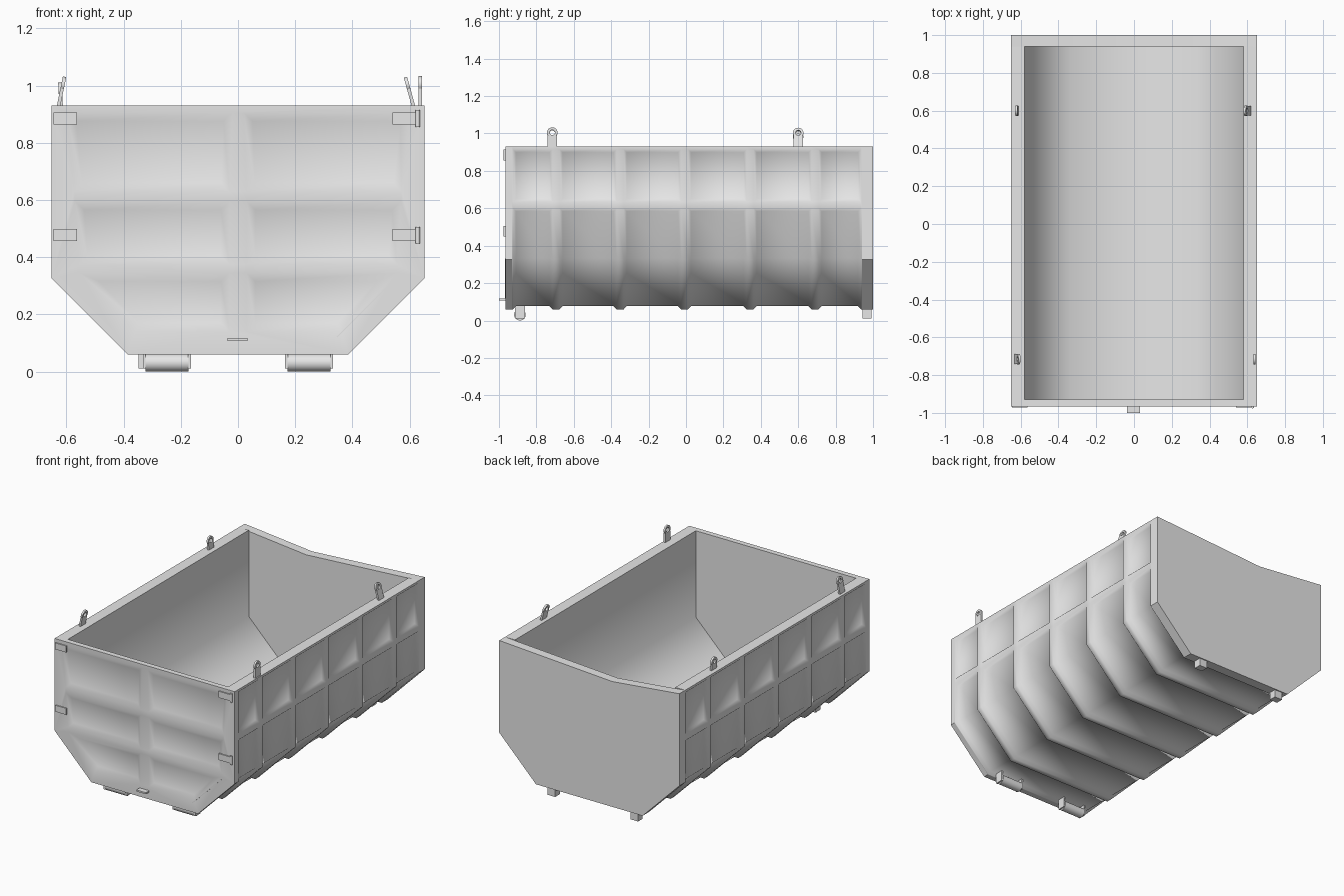
import bpy, bmesh
from math import pi, sin, cos, radians
from mathutils import Matrix, Vector

if "Cube" in bpy.data.objects:
    bpy.data.objects.remove(bpy.data.objects["Cube"])

GREY = (0.8, 0.8, 0.8, 1)
paint = bpy.data.materials.new("plain_grey")
paint.use_nodes = True
paint.diffuse_color = GREY
paint.node_tree.nodes["Principled BSDF"].inputs["Base Color"].default_value = GREY


def finish(name, bm, smooth=60):
    bmesh.ops.recalc_face_normals(bm, faces=bm.faces)
    mesh = bpy.data.meshes.new(name)
    bm.to_mesh(mesh)
    bm.free()
    mesh.materials.append(paint)
    ob = bpy.data.objects.new(name, mesh)
    bpy.context.scene.collection.objects.link(ob)
    bpy.ops.object.select_all(action='DESELECT')
    ob.select_set(True)
    bpy.context.view_layer.objects.active = ob
    bpy.ops.object.shade_smooth_by_angle(angle=radians(smooth))
    return ob


def add_box(bm, lo, hi):
    lo, hi = Vector(lo), Vector(hi)
    mat = Matrix.Translation((lo + hi) / 2) @ Matrix.Diagonal((*(hi - lo), 1))
    bmesh.ops.create_cube(bm, size=1, matrix=mat)


def box(name, lo, hi):
    bm = bmesh.new()
    add_box(bm, lo, hi)
    return finish(name, bm, 30)


def cylinder(name, centre, radius, length, axis):
    bm = bmesh.new()
    turn = Matrix.Rotation(pi / 2, 4, 'Y') if axis == 'X' else Matrix()
    bmesh.ops.create_cone(bm, cap_ends=True, segments=24, radius1=radius,
                          radius2=radius, depth=length,
                          matrix=Matrix.Translation(centre) @ turn)
    return finish(name, bm, 40)


def mirrored(half):
    return half + [(-x, z) for x, z in reversed(half)]


# Trough: panelled outside, plain inside
DEPTH = 0.017
outer = mirrored([(.652, .93), (.652, .915), (.652, .635), (.652, .6),
                  (.652, .327), (.386, .06)])
inner = mirrored([(.58, .93), (.58, .365), (.335, .12)])
cols = [-.93, -.925]
for c in (-.695, -.352, -.008, .343, .69):
    cols += [c - .019, c + .019]
cols += [.935, .94]

bm = bmesh.new()
grid = [[bm.verts.new((x, y, z)) for y in cols] for x, z in outer]
lining = [[bm.verts.new((x, y, z)) for y in (cols[0], cols[-1])] for x, z in inner]
panels = []
for j in range(len(cols) - 1):
    strip = [bm.faces.new((grid[i][j], grid[i][j + 1], grid[i + 1][j + 1], grid[i + 1][j]))
             for i in range(len(outer) - 1)]
    if j % 2:
        panels += [strip[1:2], strip[3:8], strip[9:10]]
for a, b in zip(lining, lining[1:]):
    bm.faces.new((a[0], a[1], b[1], b[0]))
for row, lip in ((grid[0], lining[0]), (grid[-1], lining[-1])):
    bm.faces.new(row + [lip[1], lip[0]])
for k in (0, -1):
    bm.faces.new([r[k] for r in grid] + [r[k] for r in reversed(lining)])
bmesh.ops.recalc_face_normals(bm, faces=bm.faces)
for region in panels:
    bmesh.ops.inset_region(bm, faces=region, thickness=.016, depth=-DEPTH,
                           use_even_offset=True, use_boundary=True)
finish("trough", bm)


# End walls: outline slab, with optional pressed panels on the -y face
def end_wall(name, outline, y0, y1, pressed=()):
    bm = bmesh.new()

    def loop(pts, y):
        vs = [bm.verts.new((x, y, z)) for x, z in pts]
        return vs, [bm.edges.new((vs[i - 1], vs[i])) for i in range(len(vs))]

    front, edges = loop(outline, y0)
    holes = []
    for pts in pressed:
        vs, es = loop(pts, y0)
        holes.append(vs)
        edges += es
    if pressed:
        bmesh.ops.triangle_fill(bm, use_beauty=True, edges=edges, normal=(0, -1, 0))
    else:
        bm.faces.new(front)
    back, _ = loop(outline, y1)
    bm.faces.new(back)
    for i in range(len(front)):
        bm.faces.new((front[i - 1], front[i], back[i], back[i - 1]))
    faces = []
    for vs in holes:
        f = bm.faces.new(vs)
        f.normal_update()
        if f.normal.y > 0:
            f.normal_flip()
        faces.append(f)
    for f in faces:
        bmesh.ops.inset_individual(bm, faces=[f], thickness=.03, depth=-.015,
                                   use_even_offset=True)
    return finish(name, bm, 40)


wall = mirrored([(.652, .93), (.652, .327), (.386, .06)])
half_panels = [
    [(.02, .905), (.6, .905), (.572, .63), (.03, .63)],
    [(.03, .595), (.57, .595), (.555, .375), (.03, .375)],
    [(.03, .345), (.555, .345), (.36, .14), (.03, .14)],
]
pressed = half_panels + [[(-x, z) for x, z in p] for p in half_panels]
end_wall("front_door", wall, -.965, -.93, pressed)
# The back wall's top edge sags
end_wall("back_wall", wall + [(-.165, .88)], .94, 1.0)


# Lifting lugs: ring on a stem, each leaning its own amount
def lug(name, x, y, drop, lean):
    bm = bmesh.new()
    n, r_out, r_in, t = 20, .028, .014, .006
    rings = []
    for r, px in ((r_out, -t), (r_out, t), (r_in, t), (r_in, -t)):
        rings.append([bm.verts.new((px, r * cos(2 * pi * k / n),
                                    .075 + r * sin(2 * pi * k / n))) for k in range(n)])
    for a, b in zip(rings, rings[1:] + rings[:1]):
        for k in range(n):
            bm.faces.new((a[k - 1], a[k], b[k], b[k - 1]))
    add_box(bm, (-t, -.026, -.005), (t, .026, .06))
    bm.transform(Matrix.Translation((x, y, .93 - drop)) @ Matrix.Rotation(lean, 4, 'Y'))
    finish(name, bm, 40)


lug("front_left_lug", .638, -.715, 0, 0)
lug("back_left_lug", .613, .6, 0, -.27)
lug("front_right_lug", -.627, -.715, 0, .2)
lug("back_right_lug", -.617, .6, .022, -.06)

# Door hinges and keepers
for z, level in ((.885, "upper"), (.477, "lower")):
    box(level + "_keeper", (-.645, -.972, z - .021), (-.563, -.962, z + .021))
    box(level + "_hinge_plate", (.54, -.972, z - .021), (.625, -.962, z + .021))
    cylinder(level + "_hinge_pin", (.628, -.968, z), .008, .058, 'Z')

# Door latch and the diagonal seam strip
box("latch", (-.036, -1.0, .107), (.033, -.96, .117))
seam = box("seam_strip", (-.148, -.002, -.002), (.148, .002, .002))
seam.location = (.45, -.965, .225)
seam.rotation_euler = (0, -pi / 4, 0)

# Front rollers with end brackets, and back feet
for side, name in ((1, "left"), (-1, "right")):
    cylinder(name + "_roller", (side * .248, -.888, .031), .031, .15, 'X')
    for x, end in ((.169, "inner"), (.328, "outer")):
        box(f"{name}_{end}_bracket", (side * x - .005, -.914, .01),
            (side * x + .005, -.862, .085))
for x, name in ((.28, "left"), (-.32, "right")):
    box(name + "_back_foot", (x - .028, .945, .01), (x + .028, .993, .07))
